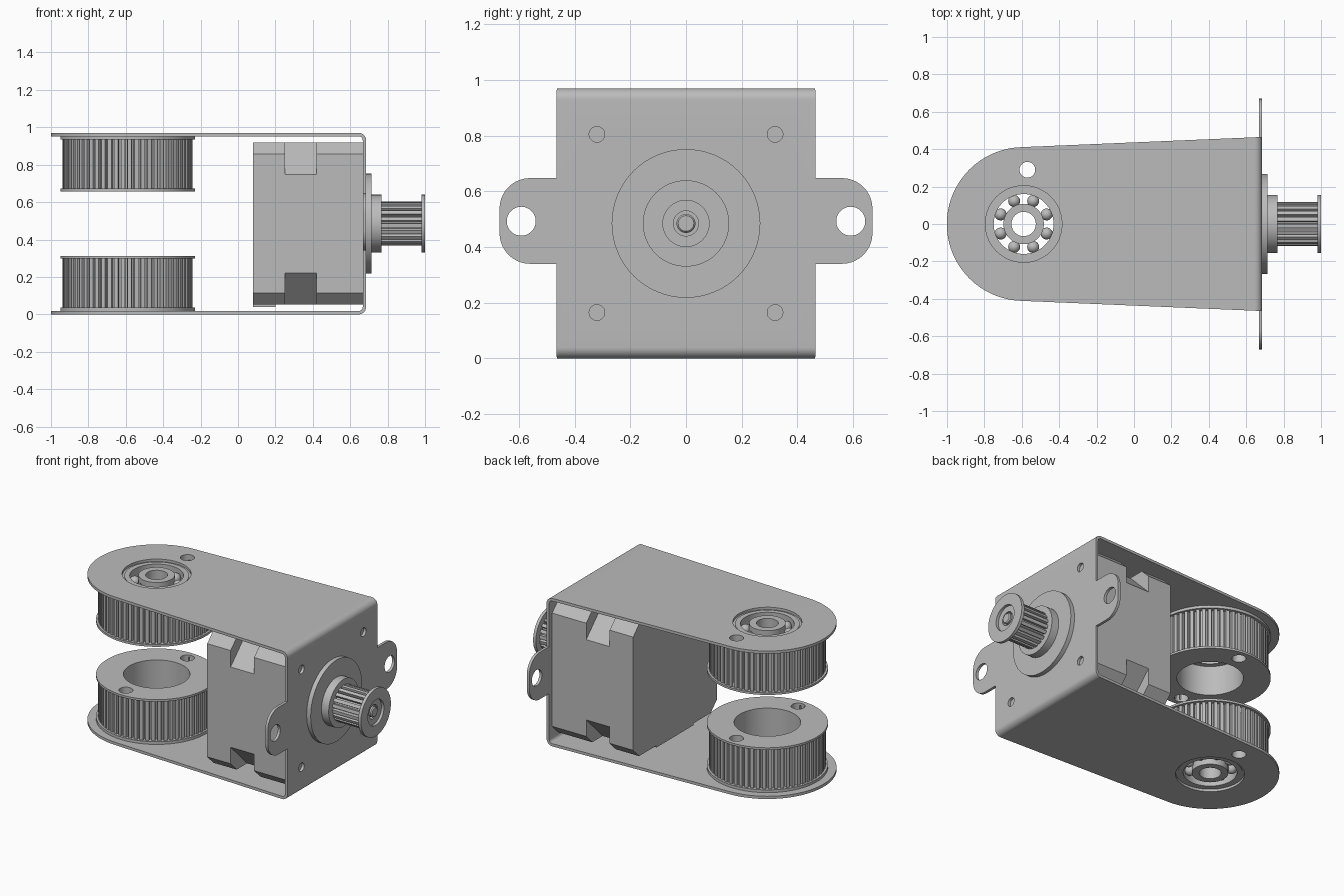
import bpy, bmesh
from math import sin, cos, pi, radians
from mathutils import Vector

if "Cube" in bpy.data.objects:
    bpy.data.objects.remove(bpy.data.objects["Cube"])

grey = bpy.data.materials.new("grey metal")
grey.use_nodes = True
COLOUR = (0.5, 0.5, 0.5, 1)
grey.diffuse_color = COLOUR
grey.node_tree.nodes["Principled BSDF"].inputs["Base Color"].default_value = COLOUR

MID = 0.485        # height of the motor axis
PIVOT = -0.59      # x of the idler axis
T = 0.018          # sheet thickness
TOP = 2 * MID
FACE = 0.685       # outer face of the mounting plate

# Local (u, v, w) to world, with w along the named axis
AXES = {"x": lambda u, v, w: (w, u, v),
        "y": lambda u, v, w: (u, w, v),
        "z": lambda u, v, w: (u, v, w)}


def finish(name, bm):
    bmesh.ops.remove_doubles(bm, verts=bm.verts, dist=1e-5)
    bmesh.ops.recalc_face_normals(bm, faces=bm.faces)
    mesh = bpy.data.meshes.new(name)
    bm.to_mesh(mesh)
    bm.free()
    mesh.materials.append(grey)
    ob = bpy.data.objects.new(name, mesh)
    bpy.context.collection.objects.link(ob)
    return ob


def loft(name, sections, axis):
    """Skin equal-length outlines, given as (points, w), and cap the ends."""
    bm = bmesh.new()
    rows = [[bm.verts.new(AXES[axis](u, v, w)) for u, v in pts] for pts, w in sections]
    n = len(rows[0])
    for a, b in zip(rows, rows[1:]):
        for i in range(n):
            j = (i + 1) % n
            bm.faces.new((a[i], a[j], b[j], b[i]))
    bm.faces.new(rows[0])
    bm.faces.new(rows[-1])
    return finish(name, bm)


def prism(name, pts, axis, lo, hi):
    return loft(name, [(pts, lo), (pts, hi)], axis)


def arc(u, v, r, start, end, n=10):
    return [(u + r * cos(radians(start + (end - start) * i / n)),
             v + r * sin(radians(start + (end - start) * i / n))) for i in range(n + 1)]


def circle(u, v, r, n=32):
    return arc(u, v, r, 0, 360, n)[:-1]


def lathe(name, profile, axis, centre, n=64):
    """Revolve a closed (radius, w) profile around an axis."""
    bm = bmesh.new()
    rows = []
    for i in range(n):
        a = 2 * pi * i / n
        rows.append([bm.verts.new(AXES[axis](centre[0] + r * cos(a), centre[1] + r * sin(a), w))
                     for r, w in profile])
    for i in range(n):
        a, b = rows[i], rows[(i + 1) % n]
        for k in range(len(profile)):
            m = (k + 1) % len(profile)
            if profile[k][0] + profile[m][0] > 0:
                quad = [a[k], a[m], b[m], b[k]]
                bm.faces.new(quad)
    bmesh.ops.dissolve_degenerate(bm, dist=1e-6, edges=bm.edges)
    return finish(name, bm)


def tube(name, r_in, r_out, lo, hi, axis, centre):
    return lathe(name, [(r_in, lo), (r_out, lo), (r_out, hi), (r_in, hi)], axis, centre)


def boolean(ob, other, operation="DIFFERENCE"):
    mod = ob.modifiers.new("bool", "BOOLEAN")
    mod.object, mod.operation, mod.solver = other, operation, "EXACT"
    mesh = bpy.data.meshes.new_from_object(
        ob.evaluated_get(bpy.context.evaluated_depsgraph_get()))
    ob.modifiers.clear()
    ob.data = mesh
    bpy.data.objects.remove(other)


def drill(ob, u, v, r, axis, lo, hi):
    boolean(ob, prism("drill", circle(u, v, r, 48), axis, lo, hi))


def gear(teeth, r, depth, u, v):
    pts = []
    for i in range(teeth):
        for step, rad in ((0, r), (0.58, r), (0.66, r - depth), (0.92, r - depth)):
            a = 2 * pi * (i + step) / teeth
            pts.append((u + rad * cos(a), v + rad * sin(a)))
    return pts


def square(c, half=0.433):
    """Chamfered square outline around the motor axis."""
    k = half - c
    return [(u, MID + v) for u, v in ((half, -k), (half, k), (k, half), (-k, half),
                                      (-half, k), (-half, -k), (-k, -half), (k, -half))]


# Folded sheet bracket: C profile trimmed to the tapered, rounded footprint
R = 0.04
outer = arc(FACE - R, R, R, -90, 0) + arc(FACE - R, TOP - R, R, 0, 90)
inner = arc(FACE - R, TOP - R, R - T, 90, 0) + arc(FACE - R, R, R - T, 0, -90)
profile = [(-1.1, 0)] + outer + [(-1.1, TOP), (-1.1, TOP - T)] + inner + [(-1.1, T)]
bracket = prism("bracket", profile, "y", -0.6, 0.6)
footprint = [(0.75, -0.468), (0.75, 0.468)] + arc(PIVOT, 0, 0.411, 92, 268, 48)
boolean(bracket, prism("footprint", footprint, "z", -0.1, 1.1), "INTERSECT")

# Side ears with rounded corners
E, Z0, Z1, C = 0.67, 0.34, 0.648, 0.11
ears = (arc(E - C, Z0 + C, C, -90, 0) + arc(E - C, Z1 - C, C, 0, 90)
        + arc(C - E, Z1 - C, C, 90, 180) + arc(C - E, Z0 + C, C, 180, 270))
boolean(bracket, prism("ears", ears, "x", FACE - T, FACE), "UNION")
for side in (-1, 1):
    drill(bracket, side * 0.592, 0.493, 0.052, "x", 0.6, 0.8)
    for z in (-0.32, 0.32):
        drill(bracket, side * 0.32, MID + z, 0.028, "x", 0.6, 0.8)
drill(bracket, PIVOT, 0, 0.205, "z", -0.1, 1.1)
drill(bracket, PIVOT + 0.02, 0.29, 0.042, "z", -0.1, 1.1)

# Motor body with a deeper cut across each corner
cuts = [(0.08, 0.062), (0.25, 0.062), (0.25, 0.17), (0.42, 0.17), (0.42, 0.062), (FACE - T, 0.062)]
loft("motor_body", [(square(c), x) for x, c in cuts], "x")
prism("motor_connector", [(-0.19, 0.04), (0.19, 0.04), (0.19, 0.1), (-0.19, 0.1)], "x", 0.08, 0.2)
lathe("motor_boss", [(0, 0.66), (0.267, 0.66), (0.267, 0.714), (0, 0.714)], "x", (0, MID))

# Drive pulley and shaft
axis = (0, MID)
tube("drive_hub", 0.045, 0.155, 0.714, 0.766, "x", axis)
drive = prism("drive_teeth", gear(20, 0.118, 0.022, *axis), "x", 0.766, 0.982)
drill(drive, *axis, 0.045, "x", 0.7, 1.1)
tube("drive_flange", 0.083, 0.155, 0.98, 1.0, "x", axis)
lathe("motor_shaft", [(0, 0.7), (0.034, 0.7), (0.034, 0.985), (0.028, 0.992), (0, 0.992)], "x", axis)


# Idler pulleys and ball bearings, mirrored about the motor axis
def idler(prefix, place):
    hub = (PIVOT, 0)

    def span(a, b):
        return sorted((place(a), place(b)))

    parts = [prism(prefix + "_teeth", gear(60, 0.347, 0.022, *hub), "z", *span(0.036, 0.298)),
             prism(prefix + "_inner_flange", circle(*hub, 0.36, 96), "z", *span(0.298, 0.312)),
             prism(prefix + "_outer_flange", circle(*hub, 0.36, 96), "z", *span(T, 0.036))]
    for part in parts:
        drill(part, *hub, 0.198, "z", -0.1, 1.1)
        for s in (-1, 1):
            drill(part, PIVOT + s * 0.02, s * 0.29, 0.042, "z", -0.1, 1.1)
    tube(prefix + "_bearing_outer_race", 0.16, 0.192, *span(0.012, 0.12), "z", hub)
    tube(prefix + "_bearing_rim", 0.175, 0.205, *span(0.016, 0.03), "z", hub)
    tube(prefix + "_bearing_inner_race", 0.065, 0.108, *span(0.008, 0.12), "z", hub)
    bm = bmesh.new()
    for i in range(8):
        a = 2 * pi * (i + 0.5) / 8
        ball = bmesh.ops.create_uvsphere(bm, u_segments=20, v_segments=12, radius=0.032)
        bmesh.ops.translate(bm, verts=ball["verts"], vec=Vector(
            (PIVOT + 0.133 * cos(a), 0.133 * sin(a), place(0.062))))
    finish(prefix + "_bearing_balls", bm)


idler("lower_idler", lambda z: z)
idler("upper_idler", lambda z: TOP - z)

# Smooth curved walls, keep edges crisp
for ob in bpy.context.collection.objects:
    ob.select_set(ob.type == "MESH")
    if ob.type == "MESH":
        bpy.context.view_layer.objects.active = ob
bpy.ops.object.shade_smooth_by_angle(angle=radians(30))
